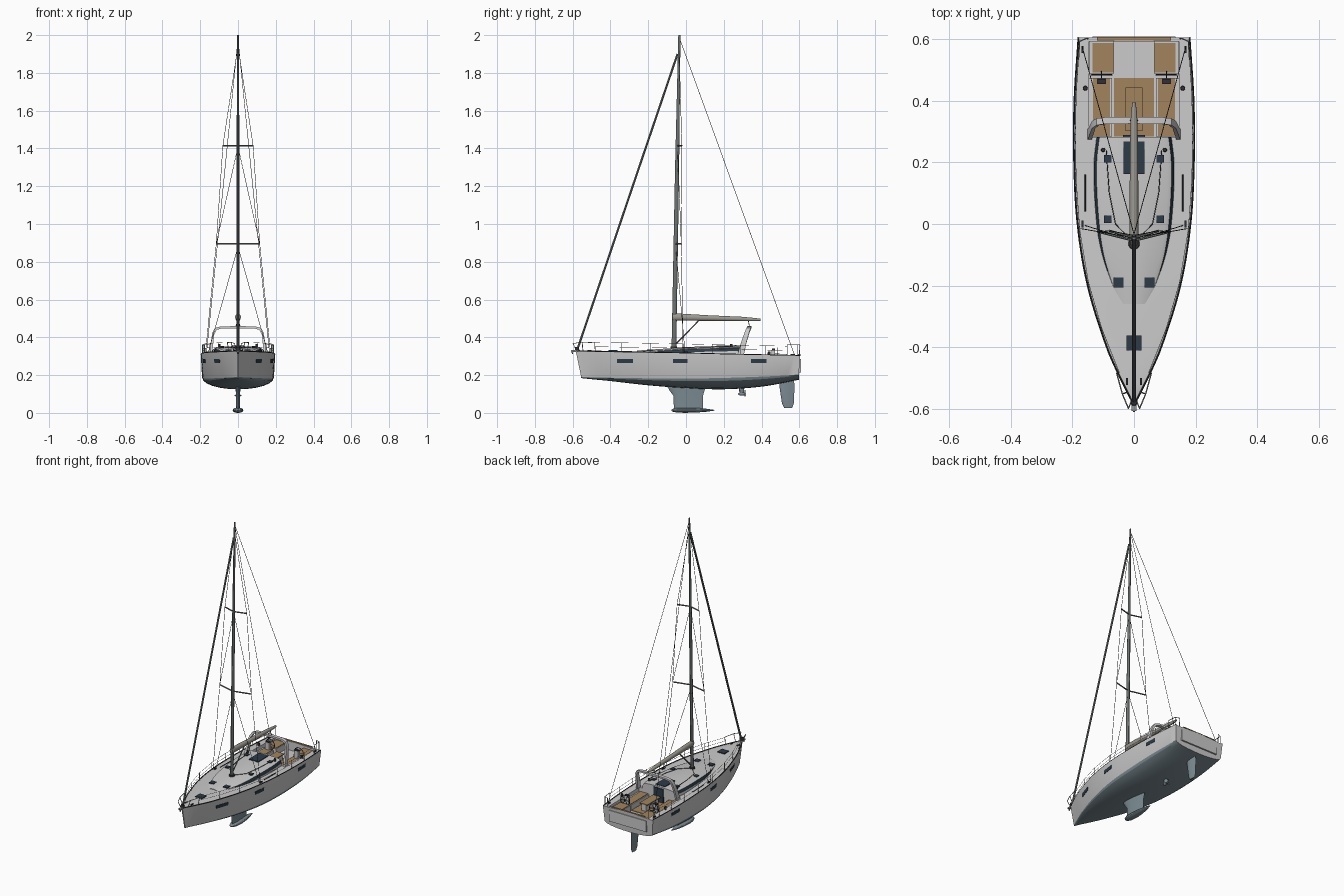
import bpy, bmesh
from math import sin, cos, pi, radians, hypot
from mathutils import Matrix

if "Cube" in bpy.data.objects:
    bpy.data.objects.remove(bpy.data.objects["Cube"])


def mat(name, r, g, b):
    m = bpy.data.materials.new(name)
    m.diffuse_color = (r, g, b, 1)
    m.use_nodes = True
    m.node_tree.nodes["Principled BSDF"].inputs["Base Color"].default_value = m.diffuse_color
    return m


WHITE = mat("gelcoat", .70, .70, .67)
DECK = mat("deck_grey", .52, .54, .52)
BOTTOM = mat("antifoul", .20, .26, .29)
TEAK = mat("teak", .36, .23, .11)
GLASS = mat("dark_glass", .025, .045, .065)
BLACK = mat("black_fittings", .03, .03, .035)
SPAR = mat("spar_grey", .16, .17, .17)
CANVAS = mat("canvas", .33, .32, .28)
STEEL = mat("steel", .30, .31, .32)


def finish(name, bm, mats):
    bmesh.ops.recalc_face_normals(bm, faces=bm.faces[:])
    me = bpy.data.meshes.new(name)
    bm.to_mesh(me)
    bm.free()
    for m in mats:
        me.materials.append(m)
    ob = bpy.data.objects.new(name, me)
    bpy.context.collection.objects.link(ob)
    return ob


def sides(mirror):
    return (1, -1) if mirror else (1,)


def loft(name, rings, mats, pick=lambda i, j: 0, mirror=False):
    bm = bmesh.new()
    n = len(rings[0])
    for s in sides(mirror):
        vs = [[bm.verts.new((s * x, y, z)) for x, y, z in r] for r in rings]
        for i in range(len(rings) - 1):
            for j in range(n):
                k = (j + 1) % n
                f = bm.faces.new((vs[i][j], vs[i][k], vs[i + 1][k], vs[i + 1][j]))
                f.material_index = pick(i, j)
        bm.faces.new(vs[0])
        bm.faces.new(vs[-1])
    return finish(name, bm, mats)


def sym(half):
    return half + [(-x, y, z) for x, y, z in reversed(half) if x > 1e-6]


def box(name, c, size, m, mirror=False):
    bm = bmesh.new()
    for s in sides(mirror):
        bmesh.ops.create_cube(bm, size=1, matrix=Matrix.Translation((s * c[0], c[1], c[2]))
                              @ Matrix.Diagonal((*size, 1)))
    return finish(name, bm, [m])


def drum(name, c, r, h, m, mirror=False):
    bm = bmesh.new()
    for s in sides(mirror):
        bmesh.ops.create_cone(bm, cap_ends=True, segments=16, radius1=r, radius2=r * .85, depth=h,
                              matrix=Matrix.Translation((s * c[0], c[1], c[2])))
    return finish(name, bm, [m])


def rods(name, paths, r, m, mirror=False, cyclic=False):
    cu = bpy.data.curves.new(name, 'CURVE')
    cu.dimensions = '3D'
    cu.bevel_depth, cu.bevel_resolution, cu.use_fill_caps = r, 1, True
    for s in sides(mirror):
        for p in paths:
            sp = cu.splines.new('POLY')
            sp.points.add(len(p) - 1)
            sp.use_cyclic_u = cyclic
            for q, (x, y, z) in zip(sp.points, p):
                q.co = (s * x, y, z, 1)
    cu.materials.append(m)
    ob = bpy.data.objects.new(name, cu)
    bpy.context.collection.objects.link(ob)


def interp(tab, y, c):
    # smooth Hermite lookup of column c
    def slope(k):
        a, b = max(k - 1, 0), min(k + 1, len(tab) - 1)
        return (tab[b][c] - tab[a][c]) / (tab[b][0] - tab[a][0])
    i = 0
    while i < len(tab) - 2 and y > tab[i + 1][0]:
        i += 1
    h = tab[i + 1][0] - tab[i][0]
    t = min(max((y - tab[i][0]) / h, 0), 1)
    return ((2*t**3 - 3*t*t + 1) * tab[i][c] + (t**3 - 2*t*t + t) * h * slope(i)
            + (3*t*t - 2*t**3) * tab[i + 1][c] + (t**3 - t*t) * h * slope(i + 1))


def ellipse(c, rx, r2, axis, n=14):
    out = []
    for k in range(n):
        a, b = rx * cos(2 * pi * k / n), r2 * sin(2 * pi * k / n)
        out.append((c[0] + a, c[1] + b, c[2]) if axis == 'z' else (c[0] + a, c[1], c[2] + b))
    return out


def foil(y0, y1, t, z):
    prof = [(0, 0), (.04, .45), (.15, .85), (.35, 1), (.65, .7), (1, 0)]
    return sym([(t * w, y0 + (y1 - y0) * f, z) for f, w in prof])


# hull stations: y, sheer half beam, chine half beam, sheer z, chine z, keel z
HULL = [(-.583, .004, .003, .325, .190, .184), (-.5, .046, .034, .324, .188, .177),
        (-.4, .090, .072, .322, .186, .168), (-.2, .152, .136, .319, .183, .146),
        (0, .185, .176, .315, .182, .131), (.2, .196, .189, .310, .185, .125),
        (.4, .195, .188, .306, .192, .139), (.605, .182, .174, .302, .202, .175)]
ys = [-.583 + 1.188 * k / 36 for k in range(37)]
rings = []
for y in ys:
    b, c, zs, zc, zk = (interp(HULL, y, k) for k in range(1, 6))
    rake = .028 * (max(0, -.3 - y) / .283) ** 2 - .008 * (max(0, y - .4) / .205) ** 2
    half = [(c * sin(a * pi / 12), y + rake, zc - (zc - zk) * cos(a * pi / 12)) for a in range(7)]
    rings.append(sym(half + [(b, y, zs), (0, y, zs + .006)]))
hull = loft("hull", rings, [WHITE, BOTTOM, DECK],
            lambda i, j: 0 if j in (6, 9) else 2 if j in (7, 8) else 1)

# cockpit well
cut = box("cockpit_cutter", (0, .436, .35), (.29, .312, .2), WHITE)
cut.hide_render = True
mod = hull.modifiers.new("cockpit", 'BOOLEAN')
mod.operation, mod.object, mod.solver = 'DIFFERENCE', cut, 'EXACT'
bpy.context.view_layer.objects.active = hull
bpy.ops.object.modifier_apply(modifier="cockpit")
bpy.data.objects.remove(cut)


def edge(y, inset=0.0, up=0.0):
    return (max(interp(HULL, y, 1) - inset, .002), y, interp(HULL, y, 3) + up)


rods("toe_rail", [[edge(y, .002, .002) for y in ys]], .0028, BLACK, True)

# hull side windows
for k, (a, b) in enumerate([(-.365, -.28), (-.07, .008), (.345, .425)]):
    rr = []
    for i in range(5):
        y = a + (b - a) * i / 4
        ring = []
        for z, o in ((.264, .0018), (.286, .0018), (.286, -.004), (.264, -.004)):
            f = (z - interp(HULL, y, 4)) / (interp(HULL, y, 3) - interp(HULL, y, 4))
            x = interp(HULL, y, 2) * (1 - f) + interp(HULL, y, 1) * f
            ring.append((x + o, y, z))
        rr.append(ring)
    loft(f"hull_window_{k}", rr, [GLASS], mirror=True)

# transom platform and teak step
box("swim_platform", (0, .602, .250), (.27, .012, .072), WHITE)
box("transom_teak", (0, .600, .309), (.24, .012, .004), TEAK)

# coachroof with dark side windows: y, half width, top z
ROOF = [(-.26, .058, .324), (-.1, .108, .335), (.05, .127, .344), (.2, .131, .348), (.282, .122, .349)]
rr = []
for k in range(21):
    y = -.26 + .542 * k / 20
    w, t = interp(ROOF, y, 1), interp(ROOF, y, 2)
    rr.append(sym([(0, y, .295), (w, y, .295), (w - .002, y, t - .022), (w - .010, y, t - .005),
                   (w - .022, y, t), (0, y, t + .006)]))
loft("coachroof", rr, [WHITE, GLASS], lambda i, j: 1 if j in (2, 7) and 4 <= i < 20 else 0)

# deck hatches
for k, (x, y, s) in enumerate([(.085, .212, .024), (.085, .015, .024), (.05, -.19, .032)]):
    w, t = interp(ROOF, y, 1), interp(ROOF, y, 2)
    box(f"hatch_{k}", (x, y, t + .003), (s, s, .007), GLASS, True)
box("fore_hatch", (0, -.386, .328), (.05, .048, .008), GLASS)
box("sliding_hatch", (0, .215, .353), (.068, .105, .009), GLASS)
box("companionway_door", (0, .284, .30), (.07, .008, .09), GLASS)
rods("sheet_track", [[(.158, .04, .315), (.158, .16, .313)]], .003, BLACK, True)
drum("roof_winch", (.10, .24, .357), .007, .016, BLACK, True)
drum("primary_winch", (.158, .44, .316), .008, .018, BLACK, True)
rods("deck_lines", [[(.012, -.05, .345), (.06, .0, .347), (.08, .10, .351), (.09, .24, .353)]],
     .0015, BLACK, True)
for k, y in enumerate((-.51, 0, .565)):
    box(f"cleat_{k}", (edge(y, .018)[0], y, edge(y)[2] + .005), (.006, .022, .008), BLACK, True)

# cockpit furniture
box("sole_teak", (0, .378, .252), (.13, .19, .004), TEAK)
box("seat", (.108, .378, .267), (.074, .19, .034), WHITE, True)
box("seat_teak", (.105, .378, .286), (.056, .186, .004), TEAK, True)
box("helm_seat", (.104, .539, .270), (.080, .104, .040), WHITE, True)
box("helm_seat_teak", (.101, .539, .292), (.068, .096, .004), TEAK, True)
box("table_base", (0, .375, .273), (.03, .13, .046), WHITE)
box("table_top", (0, .372, .298), (.056, .14, .006), TEAK)
box("helm_pedestal", (.105, .462, .292), (.030, .018, .084), WHITE, True)
box("helm_display", (.105, .462, .337), (.026, .016, .008), BLACK, True)
rods("steering_wheel", [[(.105 + .033 * cos(k * pi / 10), .483, .312 + .033 * sin(k * pi / 10))
                         for k in range(20)]], .0022, BLACK, True, True)
rods("wheel_spokes", [[(.105 - .033 * cos(a), .483, .312 - .033 * sin(a)),
                       (.105 + .033 * cos(a), .483, .312 + .033 * sin(a))]
                      for a in (0, pi / 3, 2 * pi / 3)] + [[(.105, .46, .312), (.105, .495, .312)]],
     .0015, BLACK, True)

# mainsheet arch
half = [(.150, .290, .310, .017), (.143, .306, .375, .014), (.136, .322, .425, .012),
        (.122, .331, .449, .011), (.095, .335, .457, .011), (0, .336, .460, .011)]
rr = []
for x, y, z, w in half + [(-x, y, z, w) for x, y, z, w in half[-2::-1]]:
    d = hypot(x, z - .33)
    ix, iz = .013 * x / d, .013 * (z - .33) / d
    rr.append([(x, y - w, z), (x, y + w, z), (x - ix, y + w, z - iz), (x - ix, y - w, z - iz)])
loft("mainsheet_arch", rr, [WHITE])

# mast, boom with stowed sail, kicker
loft("mast", [ellipse((0, -.064 + .029 * (z - .33) / 1.67, z), rx, ry, 'z') for z, rx, ry in
              [(.32, .009, .013), (1.3, .008, .011), (1.7, .006, .008), (2.0, .004, .006)]], [SPAR])
drum("mast_collar", (0, -.064, .342), .02, .018, BLACK)
loft("boom_sail_bag", [ellipse((0, y, z), w, h, 'y') for y, z, w, h in
                       [(-.072, .508, .010, .020), (-.03, .507, .015, .019), (.12, .502, .014, .015),
                        (.3, .497, .012, .012), (.36, .494, .010, .009), (.395, .493, .005, .006)]], [CANVAS])
rods("kicker", [[(0, -.058, .36), (0, .065, .486)]], .004, SPAR)
rods("mainsheet", [[(.012, .336, .458), (0, .33, .488)]], .002, BLACK, True)

# standing rigging
S1, S2 = (.115, -.025, .895), (.080, -.022, 1.415)
rods("spreaders", [[(0, -.054, .895), S1], [(0, -.045, 1.415), S2]], .004, SPAR, True)
rods("shrouds", [[(0, -.037, 1.94), S2, S1, (.172, -.015, .318)],
                 [(0, -.045, 1.41), S1], [(0, -.054, .88), (.158, -.005, .318)]], .0013, BLACK, True)
rods("backstays", [[(0, -.033, 1.98), (.168, .575, .305)]], .0013, BLACK, True)
rods("furled_jib", [[(0, -.572, .345), (0, -.045, 1.90)]], .0065, SPAR)
drum("furler_drum", (0, -.577, .342), .012, .016, BLACK)

# bow roller and anchor
box("bow_roller", (0, -.588, .327), (.016, .036, .010), STEEL)
rods("anchor", [[(0, -.56, .331), (0, -.606, .327), (0, -.600, .312)]], .004, SPAR)

# pulpit, pushpit, stanchions and lifelines
rods("pulpit", [[edge(-.48, .006), (.056, -.484, .372), (.038, -.55, .374), (.018, -.598, .368),
                 (.010, -.578, .325)], [edge(-.545, .004), (.038, -.55, .374)]], .0022, STEEL, True)
rods("pushpit", [[edge(.535, .007), edge(.537, .007, .058), edge(.592, .007, .058), (.15, .603, .360),
                  (.15, .600, .302)], [edge(.592, .007), edge(.592, .007, .058)]], .0022, STEEL, True)
posts = [-.34, -.19, -.02, .14, .29, .42]
rods("stanchions", [[edge(y, .007), edge(y, .007, .052)] for y in posts], .0018, STEEL, True)
rods("lifelines", [[edge(y, .007, h) for y in [-.483] + posts + [.537]] for h in (.05, .027)],
     .0009, STEEL, True)

# keel, bulb, rudder, sail drive
loft("keel_fin", [foil(-.105, .11, .013, .150), foil(-.085, .097, .012, .115), foil(-.066, .09, .011, .09),
                  foil(-.064, .09, .010, .012)], [BOTTOM])
loft("keel_bulb", [ellipse((0, y, .014), w, h, 'y') for y, w, h in
                   [(-.077, .004, .002), (-.07, .014, .008), (-.045, .025, .013), (.0, .029, .014),
                    (.06, .024, .012), (.11, .014, .008), (.15, .002, .002)]], [BOTTOM])
loft("rudder", [foil(.492, .572, .009, .19), foil(.496, .574, .009, .13), foil(.508, .571, .007, .05),
                foil(.520, .562, .005, .027)], [BOTTOM])
loft("sail_drive_leg", [foil(.278, .308, .007, .14), foil(.284, .306, .006, .098)], [BOTTOM])
loft("drive_pod", [ellipse((0, y, .1), r, r, 'y') for y, r in
                   [(.276, .003), (.284, .008), (.305, .008), (.318, .003)]], [BOTTOM])
rods("propeller", [[(0, .311, .1), (.02 * cos(a), .313, .1 + .02 * sin(a))]
                   for a in (pi / 2, pi * 7 / 6, pi * 11 / 6)], .004, STEEL)

# convert curves and smooth everything
bpy.ops.object.select_all(action='SELECT')
bpy.context.view_layer.objects.active = hull
bpy.ops.object.convert(target='MESH')
bpy.ops.object.shade_smooth_by_angle(angle=radians(30))
